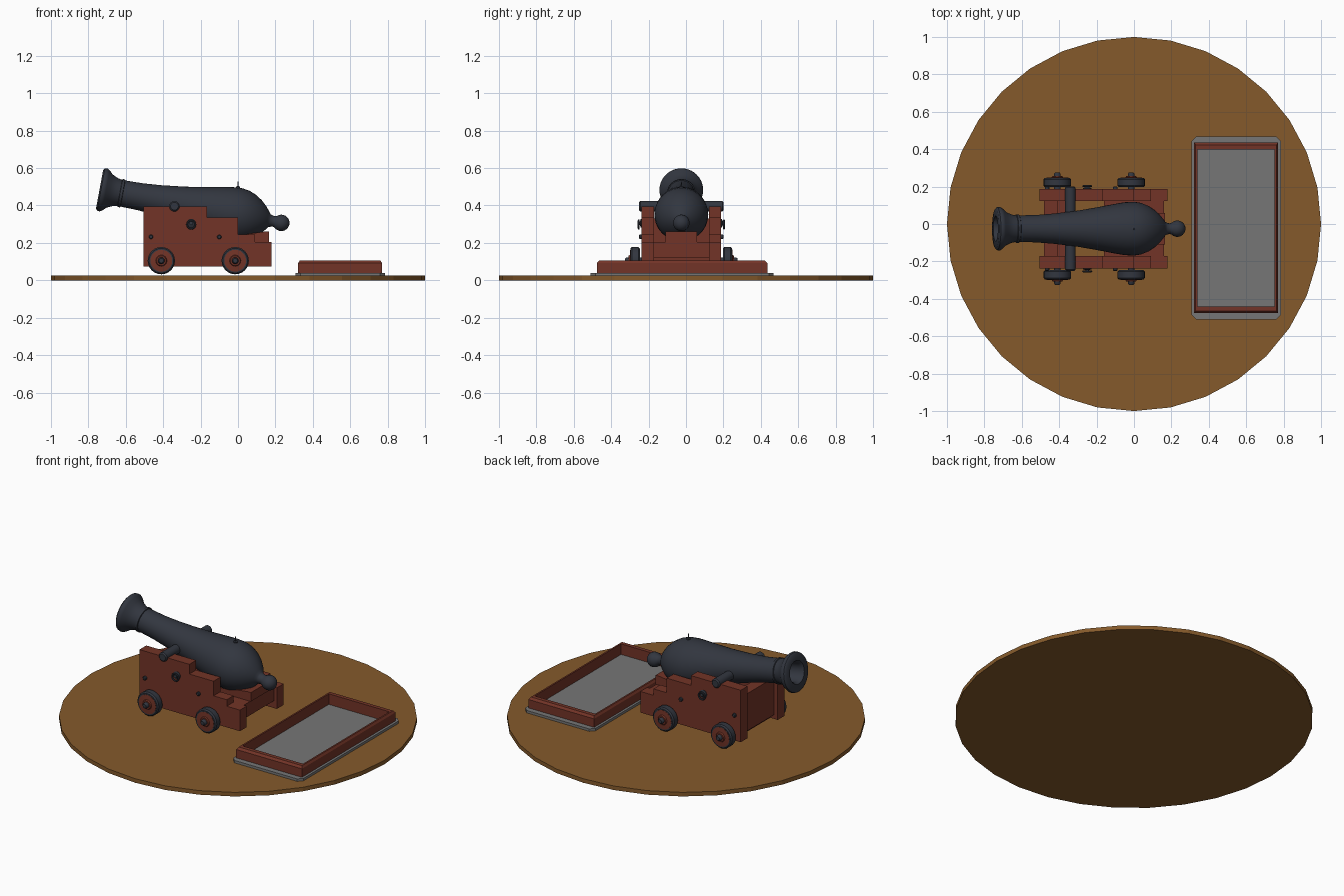
import bpy, bmesh, math
from mathutils import Matrix, Vector

if "Cube" in bpy.data.objects:
    bpy.data.objects.remove(bpy.data.objects["Cube"])

CY = -0.025   # centre line of the gun in y


def material(name, rgb):
    m = bpy.data.materials.new(name)
    m.diffuse_color = (*rgb, 1)
    m.use_nodes = True
    m.node_tree.nodes["Principled BSDF"].inputs["Base Color"].default_value = m.diffuse_color
    return m


WOOD = material("red_wood", (0.17, 0.034, 0.02))
IRON = material("dark_iron", (0.032, 0.037, 0.05))
DECK = material("deck_brown", (0.235, 0.102, 0.024))
STONE = material("hatch_grey", (0.18, 0.18, 0.18))


def finish(bm, name, mat, smooth=False, bevel=0):
    bmesh.ops.recalc_face_normals(bm, faces=bm.faces)
    me = bpy.data.meshes.new(name)
    bm.to_mesh(me)
    bm.free()
    ob = bpy.data.objects.new(name, me)
    bpy.context.collection.objects.link(ob)
    me.materials.append(mat)
    if bevel:
        mod = ob.modifiers.new("bevel", 'BEVEL')
        mod.width, mod.segments = bevel, 1
    if smooth:
        bpy.ops.object.select_all(action='DESELECT')
        ob.select_set(True)
        bpy.context.view_layer.objects.active = ob
        bpy.ops.object.shade_smooth_by_angle(angle=math.radians(40))
    return ob


def box(name, x0, x1, y0, y1, z0, z1, mat, bevel=0):
    bm = bmesh.new()
    size = Matrix.Diagonal((x1 - x0, y1 - y0, z1 - z0, 1))
    mid = Matrix.Translation(((x0 + x1) / 2, (y0 + y1) / 2, (z0 + z1) / 2))
    bmesh.ops.create_cube(bm, size=1, matrix=mid @ size)
    return finish(bm, name, mat, bevel=bevel)


def prism(name, points, axis, a, b, mat):
    """Extrude a flat outline from a to b along y (x,z points) or z (x,y points)."""
    bm = bmesh.new()
    place = (lambda p: (p[0], a, p[1])) if axis == 'y' else (lambda p: (p[0], p[1], a))
    face = bm.faces.new([bm.verts.new(place(p)) for p in points])
    ext = bmesh.ops.extrude_face_region(bm, geom=[face])['geom']
    move = Vector((0, b - a, 0)) if axis == 'y' else Vector((0, 0, b - a))
    bmesh.ops.translate(bm, vec=move, verts=[g for g in ext if isinstance(g, bmesh.types.BMVert)])
    return finish(bm, name, mat)


def lathe(name, profile, origin, direction, mat, sides=32, smooth=True):
    """Spin (distance, radius) points around an axis."""
    bm = bmesh.new()
    rot = Vector((0, 0, 1)).rotation_difference(Vector(direction)).to_matrix().to_4x4()
    rings = []
    for t, r in profile:
        if r == 0:
            rings.append([bm.verts.new((0, 0, t))] * sides)
        else:
            rings.append([bm.verts.new((r * math.cos(2 * math.pi * i / sides),
                                        r * math.sin(2 * math.pi * i / sides), t)) for i in range(sides)])
    for p, q in zip(rings, rings[1:]):
        for i in range(sides):
            j = (i + 1) % sides
            corners = list(dict.fromkeys((p[i], p[j], q[j], q[i])))
            bm.faces.new(corners)
    bm.transform(Matrix.Translation(origin) @ rot)
    return finish(bm, name, mat, smooth)


# round deck
lathe("deck", [(0, 0), (0, 1), (0.025, 1), (0.025, 0)], (0, 0, 0), (0, 0, 1), DECK, 32, False)

# hatch: grey sill with clipped corners, and a chamfered wooden frame
hx0, hx1, hy0, hy1, c = 0.308, 0.785, -0.51, 0.468, 0.025
prism("hatch_sill", [(hx0 + c, hy0), (hx1 - c, hy0), (hx1, hy0 + c), (hx1, hy1 - c),
                     (hx1 - c, hy1), (hx0 + c, hy1), (hx0, hy1 - c), (hx0, hy0 + c)],
      'z', 0.025, 0.04, STONE)

bm = bmesh.new()
fx0, fx1, fy0, fy1 = 0.322, 0.77, -0.477, 0.435
loops = []
for dx, dy, z in [(0, 0, 0.04), (0, 0, 0.092), (0.008, 0.012, 0.105),
                  (0.018, 0.036, 0.105), (0.018, 0.036, 0.04)]:
    loops.append([bm.verts.new(p) for p in [(fx0 + dx, fy0 + dy, z), (fx1 - dx, fy0 + dy, z),
                                            (fx1 - dx, fy1 - dy, z), (fx0 + dx, fy1 - dy, z)]])
for p, q in zip(loops, loops[1:] + loops[:1]):
    for i in range(4):
        j = (i + 1) % 4
        bm.faces.new((p[i], p[j], q[j], q[i]))
finish(bm, "hatch_frame", WOOD)

# carriage cheeks with stepped tops
cheek = [(-0.505, 0.075), (0.18, 0.075), (0.18, 0.205), (0.09, 0.205), (0.09, 0.245),
         (0.0, 0.245), (0.0, 0.335), (-0.165, 0.335), (-0.165, 0.395), (-0.505, 0.395)]
for s, side in ((-1, "near"), (1, "far")):
    prism("cheek_" + side, cheek, 'y', CY + s * 0.147, CY + s * 0.213, WOOD)

# cross timbers, bed and elevating wedge
box("front_transom", -0.48, -0.41, CY - 0.148, CY + 0.148, 0.10, 0.33, WOOD)
box("stool_bed", -0.16, 0.16, CY - 0.148, CY + 0.148, 0.12, 0.205, WOOD)
prism("elevating_wedge", [(-0.08, 0.205), (0.165, 0.205), (0.165, 0.26), (0.14, 0.26), (-0.08, 0.23)],
      'y', CY - 0.085, CY + 0.085, WOOD)

# axles, wheels, hubs
for x, end in ((-0.41, "front"), (-0.015, "rear")):
    box(end + "_axle", x - 0.045, x + 0.045, CY - 0.19, CY + 0.19, 0.076, 0.14, WOOD)
    for s, side in ((-1, "near"), (1, "far")):
        o, d = (x, CY, 0.105), (0, s, 0)
        tag = f"{end}_{side}"
        lathe("wheel_tyre_" + tag, [(0.222, 0.058), (0.222, 0.066), (0.230, 0.073), (0.264, 0.073),
                                    (0.272, 0.066), (0.272, 0.058), (0.222, 0.058)], o, d, IRON, 24)
        lathe("wheel_disc_" + tag, [(0.224, 0), (0.224, 0.0585), (0.273, 0.0585), (0.275, 0.03),
                                    (0.282, 0.026), (0.282, 0)], o, d, WOOD, 24)
        lathe("hub_" + tag, [(0.19, 0), (0.19, 0.018), (0.292, 0.018), (0.301, 0.012), (0.301, 0)],
              o, d, IRON, 16)

# barrel, with a hollow bore and a rear knob
TILT = math.radians(10.5)
axis = Vector((math.cos(TILT), 0, -math.sin(TILT)))
muzzle = Vector((-0.74, CY, 0.487))
barrel = [(0.45, 0), (0.45, 0.052), (0.02, 0.056), (0.0, 0.068), (0, 0.105), (0.008, 0.115), (0.022, 0.117),
          (0.035, 0.109), (0.055, 0.090), (0.085, 0.076), (0.11, 0.071), (0.112, 0.076), (0.125, 0.076),
          (0.127, 0.071), (0.22, 0.073), (0.32, 0.081), (0.45, 0.097), (0.55, 0.114), (0.64, 0.131),
          (0.70, 0.141), (0.75, 0.144), (0.79, 0.138), (0.83, 0.122), (0.865, 0.099), (0.892, 0.074),
          (0.912, 0.050), (0.922, 0.036), (0.928, 0.033), (0.945, 0.028)]
kc, kr = 0.988, 0.044
for k in range(9):
    a = math.radians(135 - 135 * k / 8)
    barrel.append((kc + kr * math.cos(a), kr * math.sin(a) if k < 8 else 0))
lathe("barrel", barrel, muzzle, axis, IRON, 40)

# trunnions and sight pin
for s, side in ((-1, "near"), (1, "far")):
    lathe("trunnion_" + side, [(0.05, 0.028), (0.219, 0.028), (0.226, 0.021), (0.226, 0)],
          (-0.34, CY, 0.396), (0, s, 0), IRON, 20)
lathe("sight_pin", [(0, 0.012), (0.012, 0.012), (0.014, 0.004), (0.04, 0.002), (0.04, 0)],
      (0, CY, 0.489), (0, 0, 1), IRON, 10)

# side bolts and ring bolts
for s, side in ((-1, "near"), (1, "far")):
    for n, x in enumerate((-0.465, -0.1)):
        lathe(f"bolt_{side}_{n}", [(0.2, 0.012), (0.222, 0.012), (0.226, 0.008), (0.226, 0)],
              (x, CY, 0.232), (0, s, 0), IRON, 12)
    lathe("ring_plate_" + side, [(0.2, 0.024), (0.216, 0.024), (0.222, 0.010), (0.232, 0.010), (0.232, 0)],
          (-0.25, CY, 0.305), (0, s, 0), IRON, 16)
    bpy.ops.mesh.primitive_torus_add(major_segments=20, minor_segments=8, major_radius=0.022, minor_radius=0.005,
                                     location=(-0.25, CY + s * 0.228, 0.298), rotation=(math.pi / 2, 0, 0))
    ring = bpy.context.object
    ring.name = "ring_" + side
    ring.data.materials.append(IRON)
    bpy.ops.object.shade_smooth_by_angle()
